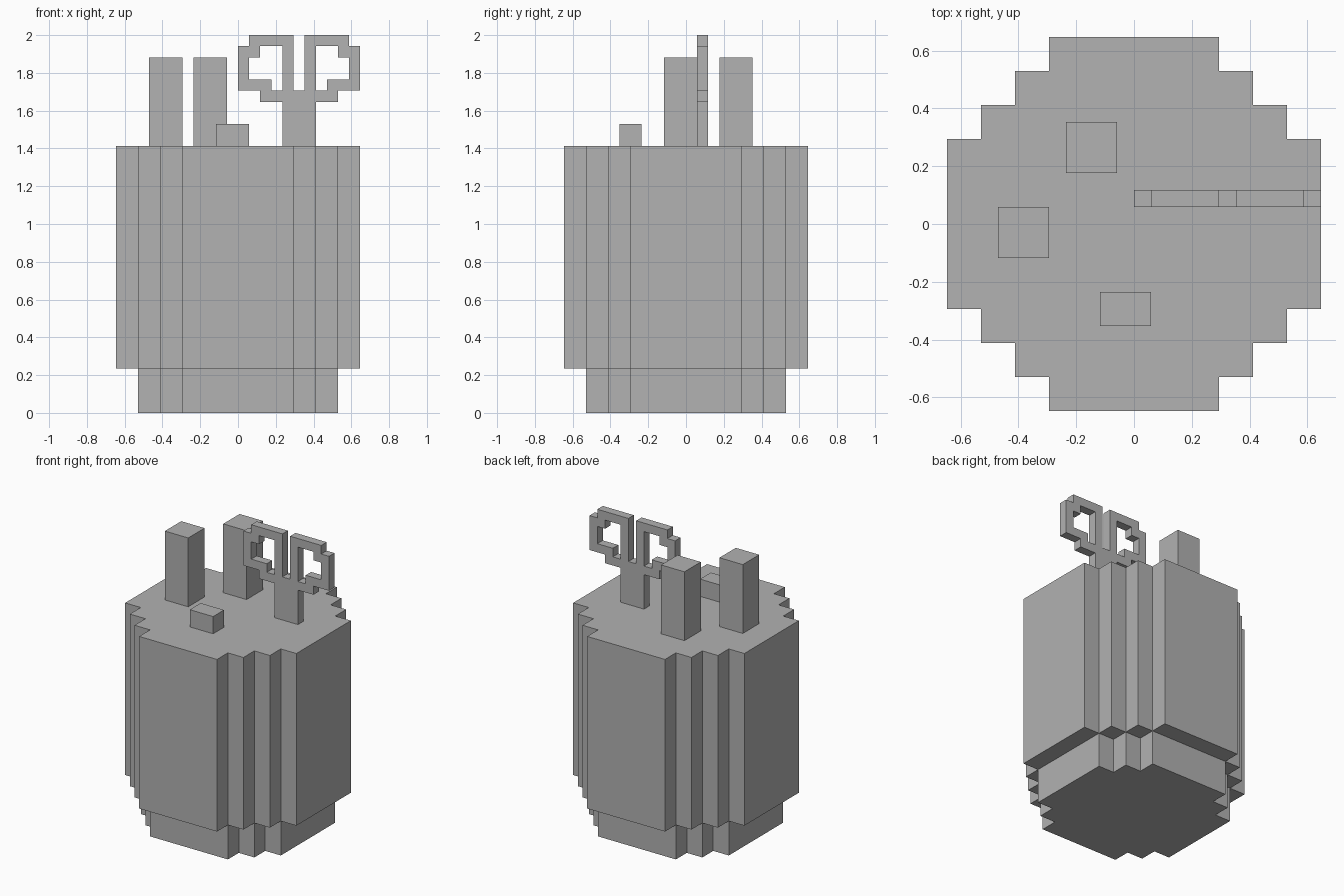
import bpy, bmesh

U = 2 / 34  # size of one block

if "Cube" in bpy.data.objects:
    bpy.data.objects.remove(bpy.data.objects["Cube"], do_unlink=True)

grey = bpy.data.materials.new("plain_grey")
grey.use_nodes = True
colour = (0.445, 0.445, 0.445, 1)
grey.diffuse_color = colour
grey.node_tree.nodes["Principled BSDF"].inputs["Base Color"].default_value = colour


def finish(name, bm):
    """Scale from blocks to units and add the object to the scene."""
    bmesh.ops.recalc_face_normals(bm, faces=bm.faces)
    bmesh.ops.scale(bm, vec=(U, U, U), verts=bm.verts)
    mesh = bpy.data.meshes.new(name)
    bm.to_mesh(mesh)
    bm.free()
    mesh.materials.append(grey)
    obj = bpy.data.objects.new(name, mesh)
    bpy.context.collection.objects.link(obj)


def extrude(bm, faces, vec):
    result = bmesh.ops.extrude_face_region(bm, geom=faces)
    moved = [v for v in result["geom"] if isinstance(v, bmesh.types.BMVert)]
    bmesh.ops.translate(bm, vec=vec, verts=moved)


def prism(name, outline, z0, z1):
    bm = bmesh.new()
    face = bm.faces.new([bm.verts.new((x, y, z0)) for x, y in outline])
    extrude(bm, [face], (0, 0, z1 - z0))
    finish(name, bm)


def box(name, x0, x1, y0, y1, z0, z1):
    prism(name, [(x0, y0), (x1, y0), (x1, y1), (x0, y1)], z0, z1)


def stepped_round(radius, flat):
    """Stair-stepped circle outline: one quarter turned four times."""
    quarter = [(radius, flat)]
    x, y = radius, flat
    while x > flat:
        x -= 2
        quarter.append((x, y))
        y += 2
        quarter.append((x, y))
    outline = []
    for _ in range(4):
        outline += quarter
        quarter = [(-b, a) for a, b in quarter]
    return outline


# Cup
prism("cup_base", stepped_round(9, 5), 0, 4)
prism("cup_body", stepped_round(11, 5), 4, 24)

# Pens and eraser standing in the cup
box("left_pen", -8, -5, -2, 1, 24, 32)
box("back_pen", -4, -1, 3, 6, 24, 32)
box("eraser", -2, 1, -6, -4, 24, 26)

# Scissors: left half of the block pattern, top row first, mirrored on its last column
pattern = [
    ".####.",
    "##..#.",
    "#...#.",
    "#...#.",
    "###.#.",
    "..####",
] + ["....##"] * 4

bm = bmesh.new()
for row, half in enumerate(pattern):
    z = 33 - row
    for x, mark in enumerate(half + half[-2::-1]):
        if mark == "#":
            corners = [(x, z), (x + 1, z), (x + 1, z + 1), (x, z + 1)]
            bm.faces.new([bm.verts.new((a, 1, b)) for a, b in corners])
bmesh.ops.remove_doubles(bm, verts=bm.verts, dist=0.01)
extrude(bm, bm.faces[:], (0, 1, 0))
bmesh.ops.dissolve_limit(bm, angle_limit=0.01, verts=bm.verts, edges=bm.edges)
finish("scissors", bm)
